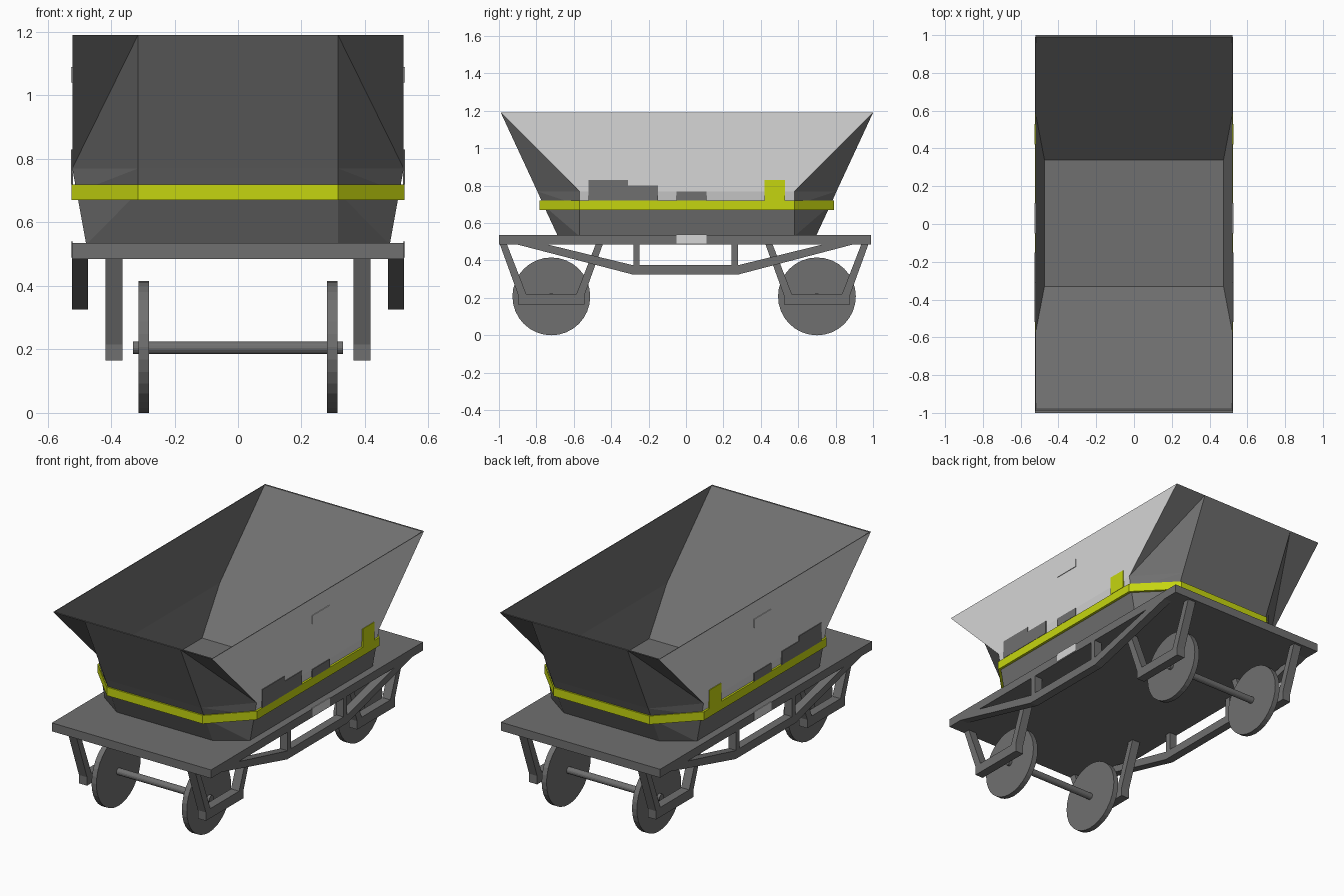
import bpy, bmesh, math
from mathutils import Vector

if "Cube" in bpy.data.objects:
    bpy.data.objects.remove(bpy.data.objects["Cube"])


def material(name, rgb):
    m = bpy.data.materials.new(name)
    m.diffuse_color = (*rgb, 1)
    m.use_nodes = True
    m.node_tree.nodes["Principled BSDF"].inputs["Base Color"].default_value = m.diffuse_color
    return m


GREY = material("dark grey", (0.162, 0.162, 0.162))
LIGHT = material("light grey", (0.67, 0.67, 0.67))
YELLOW = material("yellow", (0.558, 0.665, 0.005))


def finish(name, bm, *mats):
    bmesh.ops.recalc_face_normals(bm, faces=bm.faces)
    me = bpy.data.meshes.new(name)
    bm.to_mesh(me)
    bm.free()
    for m in mats:
        me.materials.append(m)
    ob = bpy.data.objects.new(name, me)
    bpy.context.collection.objects.link(ob)
    return ob


def prism(name, pts, x0, x1, mat):
    """Extrude a (y, z) profile from x0 to x1."""
    bm = bmesh.new()
    f = bm.faces.new([bm.verts.new((x0, y, z)) for y, z in pts])
    r = bmesh.ops.extrude_face_region(bm, geom=[f])
    vs = [g for g in r["geom"] if isinstance(g, bmesh.types.BMVert)]
    bmesh.ops.translate(bm, verts=vs, vec=(x1 - x0, 0, 0))
    return finish(name, bm, mat)


def box(name, x0, x1, y0, y1, z0, z1, mat):
    return prism(name, [(y0, z0), (y1, z0), (y1, z1), (y0, z1)], x0, x1, mat)


def cylinder(name, x0, x1, y, z, r, n, mat):
    pts = [(y + r * math.cos(2 * math.pi * i / n), z + r * math.sin(2 * math.pi * i / n)) for i in range(n)]
    ob = prism(name, pts, x0, x1, mat)
    return ob


def octagon(bm, x, ys, yf, z, xc=0.315, dy=0.005):
    pts = [(x, -ys), (x, ys), (xc, yf), (-xc, yf), (-x, ys), (-x, -ys), (-xc, -yf), (xc, -yf)]
    return [bm.verts.new((px, py + dy, z)) for px, py in pts]


# hopper: octagonal outer shell, steep chute inside
bm = bmesh.new()
rings = [octagon(bm, *a) for a in ((0.478, 0.575, 0.69, 0.53), (0.508, 0.575, 0.767, 0.695),
                                   (0.522, 0.575, 0.80, 0.77), (0.522, 0.995, 0.995, 1.19))]
bm.faces.new(rings[0])
light_faces = []
for k in range(3):
    lo, hi = rings[k], rings[k + 1]
    for i in range(8):
        j = (i + 1) % 8
        if i in (1, 5):
            bm.faces.new((lo[i], lo[j], hi[j]))
            bm.faces.new((lo[i], hi[j], hi[i]))
        elif i in (3, 7):
            bm.faces.new((lo[i], lo[j], hi[i]))
            bm.faces.new((lo[j], hi[j], hi[i]))
        else:
            f = bm.faces.new((lo[i], lo[j], hi[j], hi[i]))
            if i in (0, 4) and k > 0:
                f.material_index = 1
inner = []
for x, y, z in ((0.518, 0.985, 1.19), (0.518, 0.565, 0.77), (0.474, 0.335, 0.54)):
    inner.append([bm.verts.new((sx * x, sy * y + 0.005, z)) for sx, sy in ((1, -1), (1, 1), (-1, 1), (-1, -1))])
t, m, b = inner
o = rings[3]
bm.faces.new((o[0], o[1], t[1], t[0]))
bm.faces.new((o[1], o[2], o[3], o[4], t[2], t[1]))
bm.faces.new((o[4], o[5], t[3], t[2]))
bm.faces.new((o[5], o[6], o[7], o[0], t[0], t[3]))
for hi, lo in ((t, m), (m, b)):
    for i in range(4):
        j = (i + 1) % 4
        bm.faces.new((hi[i], hi[j], lo[j], lo[i]))
bm.faces.new(b)
finish("hopper", bm, GREY, LIGHT)

# yellow band around the hopper
bm = bmesh.new()
loops = [octagon(bm, *a) for a in ((0.524, 0.575, 0.787, 0.67), (0.524, 0.575, 0.787, 0.72),
                                   (0.509, 0.57, 0.765, 0.72), (0.509, 0.57, 0.765, 0.67))]
for k in range(4):
    p, q = loops[k], loops[(k + 1) % 4]
    for i in range(8):
        j = (i + 1) % 8
        bm.faces.new((p[i], p[j], q[j], q[i]))
finish("band", bm, YELLOW)

# deck
box("deck", -0.523, 0.523, -1.0, 0.99, 0.485, 0.535, GREY)

for s, side in ((1, "right"), (-1, "left")):
    # thin plates on the hopper side and deck edge
    for name, y0, y1, z0, z1, mat in (("large_plate", -0.52, -0.31, 0.72, 0.83, GREY),
                                      ("medium_plate", -0.31, -0.15, 0.72, 0.80, GREY),
                                      ("small_plate", -0.05, 0.11, 0.72, 0.77, GREY),
                                      ("yellow_plate", 0.42, 0.53, 0.72, 0.83, YELLOW),
                                      ("upper_plate", -0.05, 0.11, 1.04, 1.09, LIGHT),
                                      ("deck_plate", -0.05, 0.11, 0.49, 0.54, LIGHT)):
        box(f"{name}_{side}", s * 0.519, s * 0.526, y0, y1, z0, z1, mat)
    # truss beam and its posts
    prism(f"truss_{side}", [(-0.92, 0.49), (-0.285, 0.325), (0.28, 0.325), (0.91, 0.49),
                            (0.75, 0.49), (0.28, 0.375), (-0.285, 0.375), (-0.76, 0.49)],
          s * 0.473, s * 0.523, GREY)
    for y in (-0.265, 0.26):
        box(f"truss_post_{side}", s * 0.473, s * 0.523, y - 0.017, y + 0.017, 0.37, 0.49, GREY)
    for e, end in ((-1, "front"), (1, "back")):
        yc = e * 0.71 - 0.01
        # axle hanger: bottom bar with two splayed legs
        box(f"hanger_bar_{end}_{side}", s * 0.364, s * 0.417, yc - 0.177, yc + 0.177, 0.165, 0.222, GREY)
        for d in (-1, 1):
            prism(f"hanger_leg_{end}_{side}",
                  [(yc + d * 0.275, 0.486), (yc + d * 0.237, 0.486), (yc + d * 0.132, 0.215), (yc + d * 0.177, 0.215)],
                  s * 0.364, s * 0.417, GREY)
        # wheel
        cylinder(f"wheel_{end}_{side}", s * 0.281, s * 0.313, yc, 0.208, 0.208, 32, GREY)

# axles
for y, end in ((-0.72, "front"), (0.70, "back")):
    cylinder(f"axle_{end}", -0.33, 0.33, y, 0.205, 0.02, 16, GREY)
